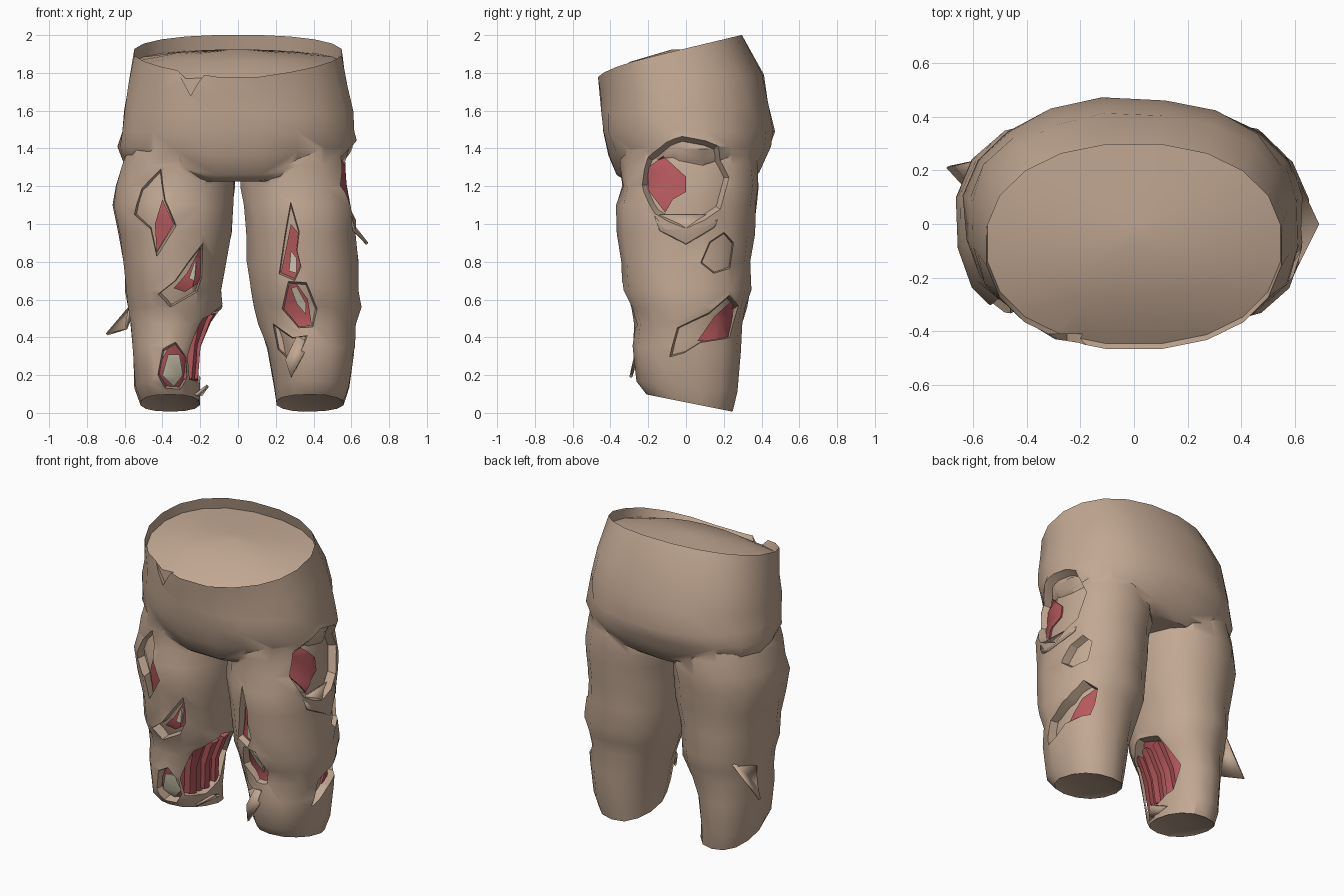
import bpy, bmesh, math, random

if "Cube" in bpy.data.objects:
    bpy.data.objects.remove(bpy.data.objects["Cube"], do_unlink=True)


def material(name, rgb):
    m = bpy.data.materials.new(name)
    m.use_nodes = True
    m.diffuse_color = (*rgb, 1)
    m.node_tree.nodes["Principled BSDF"].inputs["Base Color"].default_value = (*rgb, 1)
    return m


TAN = material("worn_tan", (.54, .39, .29))
RED = material("flesh_red", (.47, .10, .11))
BONE = material("pale_bone", (.62, .57, .44))


def to_object(bm, name):
    bmesh.ops.recalc_face_normals(bm, faces=bm.faces)
    mesh = bpy.data.meshes.new(name)
    bm.to_mesh(mesh)
    bm.free()
    ob = bpy.data.objects.new(name, mesh)
    bpy.context.scene.collection.objects.link(ob)
    return ob


def boolean(ob, other, operation):
    mod = ob.modifiers.new("cut", "BOOLEAN")
    mod.operation, mod.solver, mod.object = operation, "EXACT", other
    dg = bpy.context.evaluated_depsgraph_get()
    mesh = bpy.data.meshes.new_from_object(ob.evaluated_get(dg))
    ob.modifiers.clear()
    ob.data = mesh
    bpy.data.objects.remove(other, do_unlink=True)


def finish(ob, mat):
    ob.data.materials.clear()
    ob.data.materials.append(mat)
    for p in ob.data.polygons:
        p.material_index = 0
    bpy.ops.object.select_all(action="DESELECT")
    ob.select_set(True)
    bpy.context.view_layer.objects.active = ob
    bpy.ops.object.shade_smooth_by_angle(angle=math.radians(35))


def soft(v):
    return math.copysign(abs(v) ** .9, v)


def loft(name, rings, n, inset):
    """Rings are (z, slope, x_min, x_max, y_front, y_back, front_dip)."""
    bm = bmesh.new()
    loops = []
    for z, slope, x0, x1, yf, yb, dip in rings:
        z = 1.3 + (z - 1.3) * (1 - inset * (2.2 if z > 1.3 else 1))
        hx = max((x1 - x0) / 2 - inset, .01)
        hy = max((yb - yf) / 2 - inset, .01)
        loop = []
        for i in range(n):
            a = math.tau * (i + .5) / n
            c, s = soft(math.cos(a)), soft(math.sin(a))
            k = 1 + random.uniform(-.02, .02) * (z < 1.75)
            y = (yf + yb) / 2 + hy * s * k
            drop = dip * max(0, -s) * (1 - abs(c))
            loop.append(bm.verts.new(((x0 + x1) / 2 + hx * c * k, y, z + slope * y - drop)))
        loops.append(loop)
    for a, b in zip(loops, loops[1:]):
        for i in range(n):
            j = (i + 1) % n
            bm.faces.new((a[i], a[j], b[j], b[i]))
    bm.faces.new(loops[0])
    bm.faces.new(loops[-1])
    return to_object(bm, name)


# Hips: domed waist cap, rim, then down to the crotch (z, slope, half width, front, back, dip)
HIPS = [(1.925, .03, .05, -.08, .0, 0), (1.90, .14, .36, -.30, .17, 0),
        (1.86, .20, .553, -.45, .32, .02), (1.93, .24, .555, -.47, .30, .05),
        (1.74, .12, .59, -.465, .41, 0), (1.60, .04, .618, -.452, .45, 0),
        (1.49, 0, .625, -.45, .47, 0), (1.41, 0, .635, -.41, .455, .06),
        (1.34, 0, .615, -.365, .42, .10), (1.27, 0, .58, -.33, .385, .05),
        (1.225, 0, .52, -.30, .33, 0)]

# Legs: (z, slope, front, back), with inner and outer widths for each side
LEG = [(1.42, 0, -.34, .36), (1.31, 0, -.35, .375), (1.20, 0, -.335, .38), (1.10, 0, -.365, .37),
       (.95, 0, -.36, .36), (.80, 0, -.34, .34), (.65, 0, -.33, .345), (.56, 0, -.295, .32),
       (.47, 0, -.27, .30), (.34, -.05, -.285, .29), (.14, -.1, -.26, .27),
       (.056, -.2, -.21, .25), (.07, -.2, -.17, .21), (.075, -.15, -.05, .09)]
LEFT = [(.03, .58), (.015, .61), (.01, .62), (.02, .64), (.035, .625), (.045, .64), (.06, .645),
        (.08, .655), (.105, .625), (.15, .62), (.19, .595), (.20, .56), (.23, .53), (.34, .42)]
RIGHT = [(.03, .58), (.015, .62), (.01, .65), (.02, .67), (.03, .635), (.06, .61), (.085, .60),
         (.08, .585), (.13, .57), (.18, .56), (.20, .55), (.20, .52), (.23, .49), (.32, .40)]


def body(name, inset=0):
    random.seed(4)
    ob = loft(name, [(z, s, -h, h, f, b, d) for z, s, h, f, b, d in HIPS], 20, inset)
    for side, widths in ((1, LEFT), (-1, RIGHT)):
        rings = [(z, s, *sorted((side * i, side * o)), f, b, 0)
                 for (z, s, f, b), (i, o) in zip(LEG, widths)]
        boolean(ob, loft("leg", rings, 14, inset), "UNION")
    return ob


def prisms(axis, near, far, shapes, grow_near=1, grow_far=1):
    """Outlines extruded along an axis, optionally tapered about their centres."""
    bm = bmesh.new()
    for pts in shapes:
        n = len(pts)
        cp, cq = (sum(p[k] for p in pts) / n for k in (0, 1))
        ends = []
        for t, g in ((near, grow_near), (far, grow_far)):
            grown = [(cp + (p - cp) * g, cq + (q - cq) * g) for p, q in pts]
            ends.append([bm.verts.new((p, t, q) if axis == "y" else (t, p, q)) for p, q in grown])
            bm.faces.new(ends[-1])
        for i in range(n):
            j = (i + 1) % n
            bm.faces.new((ends[0][i], ends[0][j], ends[1][j], ends[1][i]))
    ob = to_object(bm, "cutter")
    ob.hide_render = True
    return ob


def layer(name, inset, cutter, mat):
    ob = body(name, inset)
    boolean(ob, cutter, "INTERSECT")
    finish(ob, mat)


# Torn cloth with flared holes in the front, sides and waistband
cloth = body("torn_trousers")
FRONT_HOLES = [
    [(-.55, 1.05), (-.51, 1.19), (-.41, 1.28), (-.39, 1.12), (-.34, 1.0), (-.43, .84), (-.46, .98)],
    [(-.42, .63), (-.33, .70), (-.26, .80), (-.19, .89), (-.19, .72), (-.22, .64), (-.36, .56)],
    [(-.43, .2), (-.40, .34), (-.33, .38), (-.27, .30), (-.26, .18), (-.30, .11), (-.39, .12)],
    [(.22, .74), (.25, .93), (.28, 1.09), (.32, .95), (.31, .86), (.33, .78), (.30, .71)],
    [(.23, .55), (.27, .69), (.36, .68), (.42, .55), (.40, .45), (.32, .445)],
    [(.17, .49), (.20, .33), (.27, .27), (.33, .31), (.37, .41), (.29, .40)]]
for shape in FRONT_HOLES:
    boolean(cloth, prisms("y", -.5, -.14, [shape], 1.35, .75), "DIFFERENCE")
THIGH = [(-.28, 1.2), (-.24, 1.38), (-.02, 1.46), (.17, 1.42), (.26, 1.25), (.19, 1.07), (0, .98), (-.17, 1.05)]
SIDE_HOLES = [
    [(.09, .8), (.13, .9), (.2, .95), (.25, .9), (.23, .77), (.15, .75)],
    [(-.07, .31), (-.03, .45), (.12, .52), (.22, .61), (.28, .57), (.23, .4), (.08, .38), (0, .33)]]
HOLLOW = [(-.24, .3), (-.2, .5), (-.05, .57), (.10, .53), (.19, .35), (.12, .2), (-.04, .15), (-.2, .17)]
boolean(cloth, prisms("x", .72, .45, [THIGH], 1.25, .6), "DIFFERENCE")
for shape in SIDE_HOLES:
    boolean(cloth, prisms("x", .72, .42, [shape], 1.25, .85), "DIFFERENCE")
boolean(cloth, prisms("x", .05, -.34, [HOLLOW], 1.15, .9), "DIFFERENCE")
boolean(cloth, prisms("y", -.8, -.41, [[(-.36, 1.88), (-.25, 1.68), (-.21, 1.75), (-.13, 1.85)]]), "DIFFERENCE")
finish(cloth, TAN)

# Skin under the holes
finish(body("skin", .05), TAN)

# Wounds lying just above the skin
layer("front_wounds", .04, prisms("y", -.8, -.12, [
    [(-.44, 1.0), (-.40, 1.13), (-.34, 1.0), (-.43, .85)],
    [(-.34, .66), (-.27, .74), (-.19, .89), (-.19, .70), (-.28, .64)],
    [(-.43, .18), (-.41, .27), (-.36, .36), (-.27, .31), (-.26, .18), (-.31, .11), (-.39, .12)],
    [(.22, .71), (.25, .85), (.28, 1.0), (.32, .95), (.31, .86), (.34, .78), (.30, .71)],
    [(.22, .52), (.25, .65), (.30, .70), (.37, .60), (.39, .47), (.32, .44)]]), RED)
layer("side_wounds", .04, prisms("x", .8, .4, [
    [(-.2, 1.18), (-.2, 1.3), (-.12, 1.36), (0, 1.25), (0, 1.17), (-.07, 1.13), (-.11, 1.06)],
    [(.06, .38), (.15, .51), (.25, .6), (.24, .38)]]), RED)
layer("calf_wound", .04, prisms("x", .05, -.36, [HOLLOW], 1.1, 1.1), RED)

# Muscle strands in the lower leg hollow
layer("muscle_strands", .012, prisms("x", .05, -.36, [
    [(y, .18), (y + .05, .17), (y + .02, .53), (y - .03, .52)] for y in (-.16, -.05, .06)]), RED)

# Exposed bone
layer("exposed_bone", .03, prisms("y", -.8, -.12, [
    [(-.40, .2), (-.37, .31), (-.31, .31), (-.29, .2), (-.34, .14)],
    [(-.26, .71), (-.23, .80), (-.215, .80), (-.23, .70)],
    [(.27, .75), (.28, .86), (.31, .82), (.31, .74)],
    [(.28, .66), (.31, .67), (.36, .58), (.36, .52), (.31, .58)]]), BONE)

# Loose flaps of torn cloth
FLAPS = [("right_shin_flap", [(-.58, .08, .56), (-.53, .25, .62), (-.70, .21, .42), (-.60, .10, .45)]),
         ("left_thigh_flap", [(.60, -.17, 1.05), (.62, -.14, .97), (.69, 0, .90), (.62, .15, .99), (.58, .18, 1.05)]),
         ("left_front_flap", [(.31, -.26, .41), (.38, -.26, .37), (.28, -.30, .19), (.25, -.27, .28)]),
         ("right_ankle_flap", [(-.23, -.12, .1), (-.2, .08, .1), (-.165, -.04, .15)])]
for name, pts in FLAPS:
    bm = bmesh.new()
    face = bm.faces.new([bm.verts.new(p) for p in pts])
    bmesh.ops.triangulate(bm, faces=[face])
    flap = to_object(bm, name)
    flap.modifiers.new("thickness", "SOLIDIFY").thickness = .015
    finish(flap, TAN)
